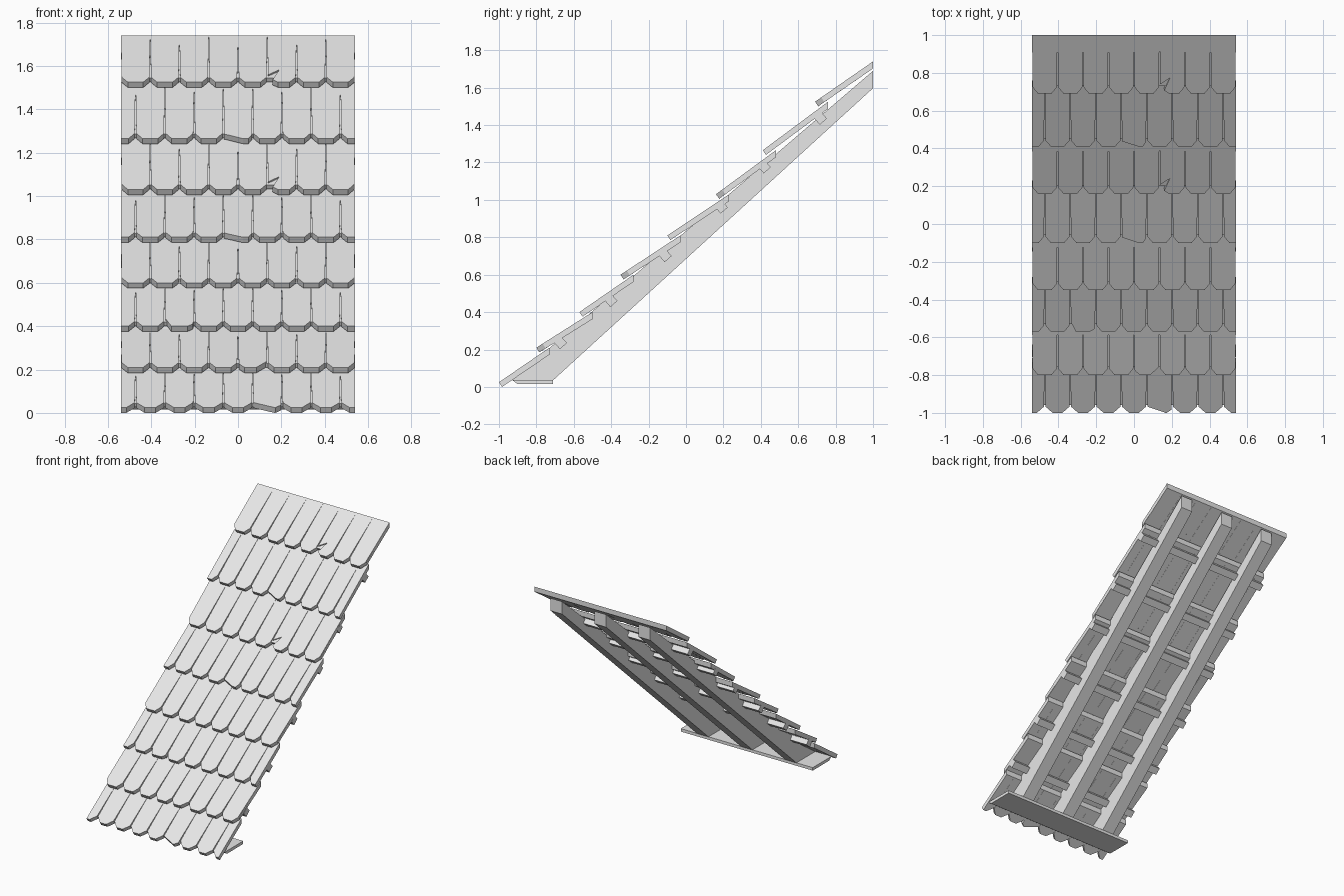
import bpy, bmesh, math
from mathutils import Vector

cube = bpy.data.objects.get("Cube")
if cube:
    bpy.data.objects.remove(cube)

HALF = 0.54          # half width of the roof
STEP = 0.135         # shingle width
THICK = 0.03

grey = bpy.data.materials.new("plain grey")
grey.use_nodes = True
grey.diffuse_color = (0.8, 0.8, 0.8, 1)
grey.node_tree.nodes["Principled BSDF"].inputs["Base Color"].default_value = (0.8, 0.8, 0.8, 1)


def add_prism(bm, front, back):
    """Close two matching outlines into a solid."""
    a = [bm.verts.new(p) for p in front]
    b = [bm.verts.new(p) for p in back]
    bm.faces.new(a)
    bm.faces.new(b[::-1])
    for i in range(len(a)):
        j = (i + 1) % len(a)
        bm.faces.new((a[i], b[i], b[j], a[j]))


def finish(bm, name):
    bmesh.ops.recalc_face_normals(bm, faces=bm.faces)
    mesh = bpy.data.meshes.new(name)
    bm.to_mesh(mesh)
    bm.free()
    mesh.materials.append(grey)
    obj = bpy.data.objects.new(name, mesh)
    bpy.context.collection.objects.link(obj)
    return obj


def side_profile(name, profile, x0, x1):
    """Extrude a (y, z) profile along x."""
    bm = bmesh.new()
    add_prism(bm, [(x0, y, z) for y, z in profile], [(x1, y, z) for y, z in profile])
    return finish(bm, name)


# Upper lip of every shingle course, from the eave to the ridge
lips = [(-1.0, 0.025), (-0.8, 0.21), (-0.57, 0.40), (-0.35, 0.60),
        (-0.10, 0.81), (0.16, 1.03), (0.41, 1.265), (0.69, 1.525)]

# Worn corners: (course, shingle) -> left width, left height, right width, right height
worn = {(6, 4): (0.09, 0.035, 0.02, 0.03), (4, 4): (0.09, 0.035, 0.02, 0.03),
        (2, 2): (0.03, 0.06, 0.03, 0.02), (0, 5): (0.10, 0.04, 0.03, 0.02),
        (1, 4): (0.03, 0.03, 0.05, 0.05)}
split = {(7, 5), (5, 5)}


def shingle_outline(course, k, x0, x1, length):
    """Tab outline in (x, distance up the slope)."""
    corner = 0.042 if course == 0 else 0.032
    lw, lh, rw, rh = worn.get((course, k), (corner, 0.04, corner, 0.04))
    gap = 0.004
    left = [(x0, length), (x0 + gap, lh), (x0 + lw, 0)]
    right = [(x1 - rw, 0), (x1 - gap, rh), (x1, length)]
    if (course, k) in split:
        left = [(x0, length), (x0 + gap, 0.06), (x0 + 0.055, 0.10), (x0 + 0.025, 0.02), (x0 + 0.05, 0)]
    if course % 2 == 0 and x0 <= -HALF:
        left = [(x0, length), (x0, 0)]
    if course % 2 == 0 and x1 >= HALF:
        right = [(x1, 0), (x1, length)]
    return left + right


# Shingle courses
for course, lip in enumerate(lips):
    start = Vector((0, *lip))
    if course + 1 < len(lips):
        ny, nz = lips[course + 1]
        end = Vector((0, ny + 0.07, nz))
    else:
        end = Vector((0, 1.0, 1.74))
    length = (end - start).length
    up = (end - start).normalized()
    down = Vector((0, up.z, -up.y))

    def place(outline, depth):
        # Upper end is cut plumb, lower end square to the slope
        pts = []
        for x, s in outline:
            drop = Vector((0, 0, -1.25)) if s > length - 0.01 else down
            pts.append(start + up * s + drop * depth + Vector((x, 0, 0)))
        return pts

    bm = bmesh.new()
    shift = STEP / 2 if course % 2 == 0 else 0
    for k in range(9 if shift else 8):
        x0 = max(-HALF, -HALF - shift + k * STEP)
        x1 = min(HALF, -HALF - shift + (k + 1) * STEP)
        tab = shingle_outline(course, k, x0, x1, length)
        add_prism(bm, place(tab, 0), place(tab, THICK))
    # Backing sheet that closes the seams
    w = HALF - 0.002
    sheet = [(-w, length), (-w, 0.045), (w, 0.045), (w, length)]
    add_prism(bm, place(sheet, 0.008), place(sheet, THICK - 0.001))
    finish(bm, f"shingle_course_{course + 1}")

# Rafters
rafter = [(1.0, 1.69), (-0.93, 0.036), (-0.71, 0.036), (1.0, 1.597)]
for name, x in (("left", 0.36), ("middle", 0), ("right", -0.36)):
    side_profile(f"{name}_rafter", rafter, x - 0.047, x + 0.047)

# Battens running across the rafters
tilt = math.radians(41)
c, s = math.cos(tilt), math.sin(tilt)
centres = [(0.72, 1.435), (0.42, 1.175), (0.19, 0.96), (-0.11, 0.70), (-0.40, 0.46), (-0.67, 0.235)]
for i, (y, z) in enumerate(centres):
    square = [(y + a * c - b * s, z + a * s + b * c)
              for a, b in ((-0.025, -0.022), (0.025, -0.022), (0.025, 0.024), (-0.025, 0.024))]
    side_profile(f"batten_{i + 1}", square, -HALF, HALF)

# Wall plate under the rafter feet
side_profile("wall_plate", [(-0.93, 0.037), (-0.90, 0.015), (-0.71, 0.015), (-0.71, 0.037)], -HALF, HALF)
